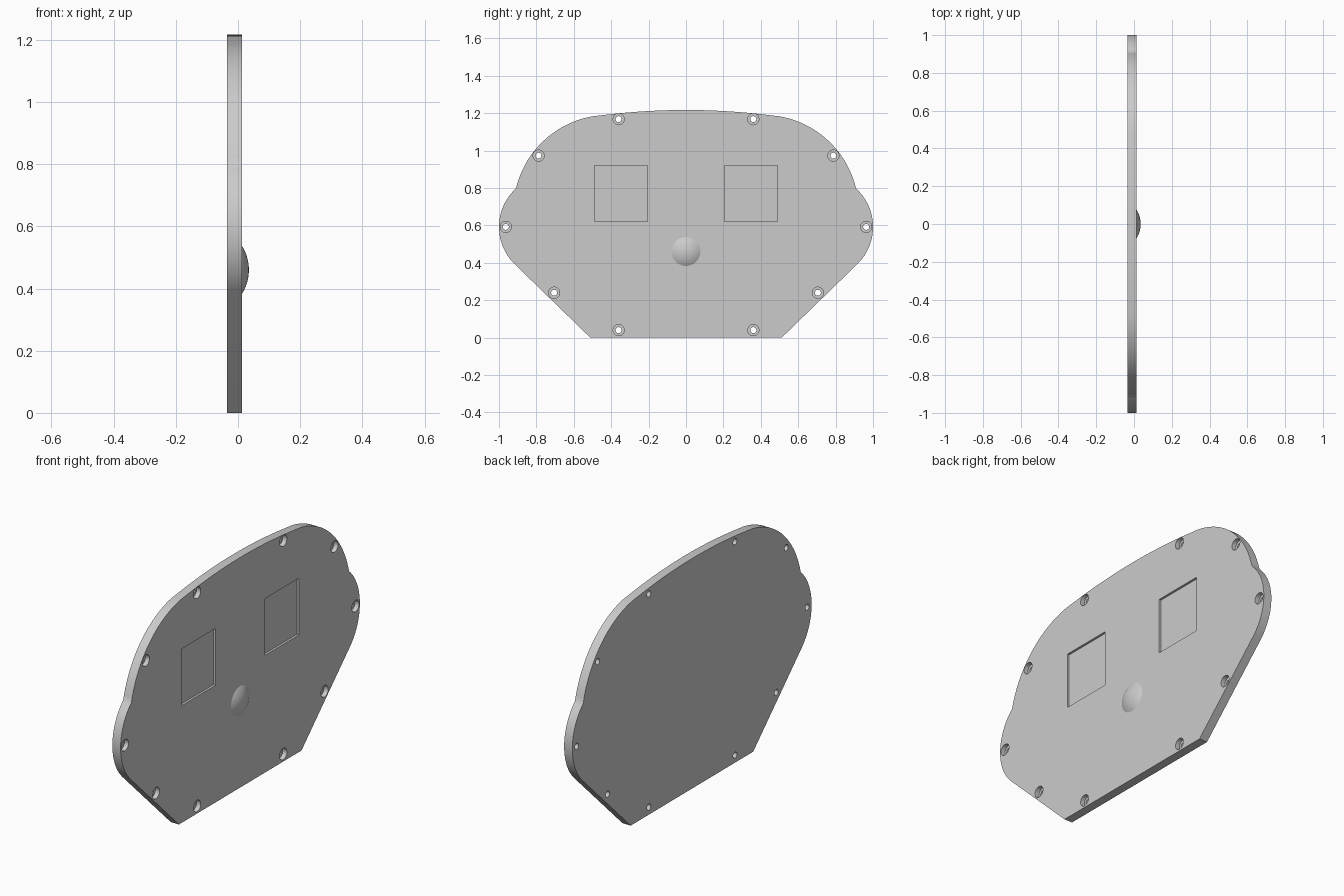
import bpy, bmesh, math
from mathutils import Matrix, Vector

cube = bpy.data.objects.get("Cube")
if cube:
    bpy.data.objects.remove(cube, do_unlink=True)

BACK, FACE, TIP = -0.035, 0.013, 0.035

grey = bpy.data.materials.new("light_grey")
grey.use_nodes = True
COLOUR = (0.6, 0.6, 0.6, 1)
grey.diffuse_color = COLOUR
grey.node_tree.nodes["Principled BSDF"].inputs["Base Color"].default_value = COLOUR


def make_object(name, bm):
    bmesh.ops.recalc_face_normals(bm, faces=bm.faces)
    mesh = bpy.data.meshes.new(name)
    bm.to_mesh(mesh)
    bm.free()
    mesh.materials.append(grey)
    obj = bpy.data.objects.new(name, mesh)
    bpy.context.collection.objects.link(obj)
    return obj


def smooth(obj):
    bpy.ops.object.select_all(action='DESELECT')
    obj.select_set(True)
    bpy.context.view_layer.objects.active = obj
    bpy.ops.object.shade_smooth_by_angle(angle=math.radians(30))


def arc(cy, cz, r, start, end, steps):
    """Points on a circle arc in the y-z plane, angles in radians."""
    angles = [start + (end - start) * i / steps for i in range(steps + 1)]
    return [(cy + r * math.cos(a), cz + r * math.sin(a)) for a in angles]


def add_cylinder(bm, y, z, radius, x0, x1):
    place = Matrix.Translation(((x0 + x1) / 2, y, z)) @ Matrix.Rotation(math.pi / 2, 4, 'Y')
    bmesh.ops.create_cone(bm, cap_ends=True, segments=32, radius1=radius,
                          radius2=radius, depth=x1 - x0, matrix=place)


def add_box(bm, y, z, width, height, x0, x1):
    place = Matrix.Translation(((x0 + x1) / 2, y, z)) @ Matrix.Diagonal((x1 - x0, width, height, 1))
    bmesh.ops.create_cube(bm, size=1, matrix=place)


# Plate outline: straight foot, side lobe, shoulder arc and shallow crown
half = [(0.512, 0)]
half += arc(0.722, 0.592, 0.278, math.radians(-45), math.radians(47.5), 24)
half += arc(0.411, 0.679, 0.512, math.radians(13.3), math.radians(80), 24)[1:]
half += arc(0, -2.413, 3.63, math.radians(82.2), math.radians(90), 10)[1:]
outline = half + [(-y, z) for y, z in reversed(half[:-1])]

bm = bmesh.new()
base = bm.faces.new([bm.verts.new((BACK, y, z)) for y, z in outline])
side = bmesh.ops.extrude_face_region(bm, geom=[base])
bmesh.ops.translate(bm, vec=Vector((FACE - BACK, 0, 0)),
                    verts=[v for v in side["geom"] if isinstance(v, bmesh.types.BMVert)])
plate = make_object("plate", bm)

# Screw holes with counterbores, and two shallow square pockets
through, bores = bmesh.new(), bmesh.new()
for y, z in [(0.36, 0.04), (0.705, 0.24), (0.963, 0.592), (0.788, 0.973), (0.36, 1.168)]:
    for s in (-1, 1):
        add_cylinder(through, s * y, z, 0.016, BACK - 0.1, FACE + 0.1)
        add_cylinder(bores, s * y, z, 0.03, FACE - 0.024, FACE + 0.1)
for s in (-1, 1):
    add_box(bores, s * 0.348, 0.77, 0.284, 0.3, FACE - 0.012, FACE + 0.1)

cutters = [make_object("hole_cutter", through), make_object("recess_cutter", bores)]
for cutter in cutters:
    cutter.hide_render = True
    mod = plate.modifiers.new(cutter.name, 'BOOLEAN')
    mod.operation = 'DIFFERENCE'
    mod.solver = 'EXACT'
    mod.object = cutter

# Bake the cuts and drop the cutters
graph = bpy.context.evaluated_depsgraph_get()
cut_mesh = bpy.data.meshes.new_from_object(plate.evaluated_get(graph))
plate.modifiers.clear()
plate.data = cut_mesh
for cutter in cutters:
    bpy.data.objects.remove(cutter, do_unlink=True)
smooth(plate)

# Shallow domed button: a spherical cap on the face
RIM, RISE = 0.077, TIP - FACE
R = (RIM ** 2 + RISE ** 2) / (2 * RISE)
sweep = math.asin(RIM / R)
bm = bmesh.new()
profile = [bm.verts.new((TIP - R + R * math.cos(a), R * math.sin(a), 0.46))
           for a in (sweep * i / 10 for i in range(11))]
edges = [bm.edges.new(pair) for pair in zip(profile, profile[1:])]
bmesh.ops.spin(bm, geom=profile + edges, cent=(0, 0, 0.46), axis=(1, 0, 0),
               angle=2 * math.pi, steps=40)
bmesh.ops.remove_doubles(bm, verts=bm.verts, dist=0.0002)
smooth(make_object("dome_button", bm))
